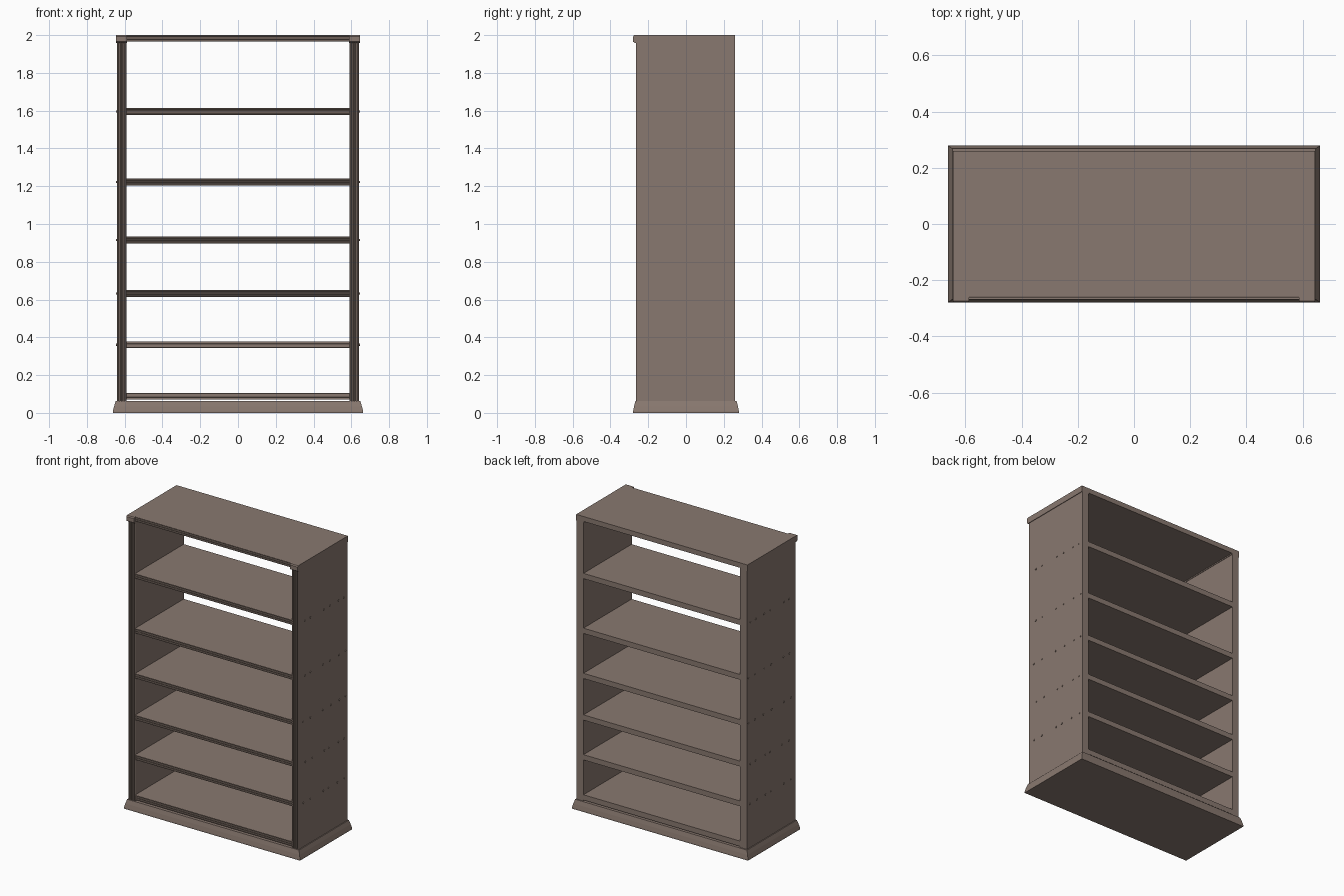
import bpy, bmesh, math, random
from mathutils import Vector, Matrix

if "Cube" in bpy.data.objects:
    bpy.data.objects.remove(bpy.data.objects["Cube"])
random.seed(4)

wood = bpy.data.materials.new("brown_wood")
wood.diffuse_color = (0.25, 0.19, 0.16, 1)
wood.use_nodes = True
wood.node_tree.nodes["Principled BSDF"].inputs["Base Color"].default_value = wood.diffuse_color
nail_mat = wood


def finish(bm, name, smooth=False):
    bmesh.ops.recalc_face_normals(bm, faces=bm.faces)
    me = bpy.data.meshes.new(name)
    bm.to_mesh(me)
    bm.free()
    ob = bpy.data.objects.new(name, me)
    bpy.context.collection.objects.link(ob)
    me.materials.append(wood)
    if smooth:
        for p in me.polygons:
            p.use_smooth = len(p.vertices) == 4
    return ob


def prism(name, outline, offset):
    """Extrude a closed 3D outline along an offset."""
    bm = bmesh.new()
    face = bm.faces.new([bm.verts.new(p) for p in outline])
    ext = bmesh.ops.extrude_face_region(bm, geom=[face])
    vs = [g for g in ext["geom"] if isinstance(g, bmesh.types.BMVert)]
    bmesh.ops.translate(bm, verts=vs, vec=offset)
    if not any(f for f in bm.faces if f is face):
        bm.faces.new([v for v in bm.verts if v not in vs])
    return finish(bm, name)


def fluted(a0, a1, front, back, depth, margins):
    """Outline (a, y) of a board whose front edge carries grooves."""
    w = a1 - a0
    pts = [(a0, back), (a0, front + depth * 0.5), (a0 + 0.06 * w, front)]
    for s, e in margins:
        c = (e - s) * 0.25
        pts += [(a0 + s * w, front), (a0 + (s + c) * w, front + depth),
                (a0 + (e - c) * w, front + depth), (a0 + e * w, front)]
    return pts + [(a1 - 0.06 * w, front), (a1, front + depth * 0.5), (a1, back)]


# Flared plinth
bm = bmesh.new()
rings = []
for hx, hy, z in [(0.663, 0.28, 0), (0.663, 0.28, 0.008),
                  (0.656, 0.275, 0.035), (0.647, 0.268, 0.063)]:
    rings.append([bm.verts.new((x * hx, y * hy, z))
                  for x, y in [(-1, -1), (1, -1), (1, 1), (-1, 1)]])
for lo, hi in zip(rings, rings[1:]):
    for i in range(4):
        j = (i + 1) % 4
        bm.faces.new((lo[i], lo[j], hi[j], hi[i]))
bm.faces.new(rings[0][::-1])
bm.faces.new(rings[-1])
finish(bm, "plinth")

# Side panels with fluted front edges, and end caps of the top
for s, label in [(-1, "left"), (1, "right")]:
    prof = fluted(0.59, 0.641, -0.265, 0.26, 0.009, [(0.18, 0.34), (0.42, 0.58), (0.66, 0.82)])
    prism(label + "_side_panel", [(s * x, y, 0.06) for x, y in prof], (0, 0, 1.9))
    cap = [(-0.27, 1.958), (-0.28, 1.965), (-0.28, 1.993), (-0.274, 2.0),
           (0.26, 2.0), (0.26, 1.958)]
    ob = prism(label + "_top_cap", [(s * 0.587, y, z) for y, z in cap], (s * 0.058, 0, 0))

# Shelves and top board with grooved front edges
levels = [0.07, 0.343, 0.614, 0.897, 1.204, 1.577]
for i, z in enumerate(levels + [1.966]):
    h = 0.034 if i == 6 else 0.036
    prof = fluted(z, z + h, -0.262, 0.26, 0.007, [(0.22, 0.4), (0.6, 0.78)])
    prism("top_board" if i == 6 else "shelf_%d" % (i + 1),
          [(-0.592, y, a) for a, y in prof], (1.184, 0, 0))

# Nail heads on both sides at every upper shelf
bm = bmesh.new()
for z in levels[1:]:
    for base in (-0.205, -0.125, 0.005, 0.07, 0.165, 0.232):
        y = base + random.uniform(-0.015, 0.015)
        for s in (-1, 1):
            m = Matrix.Translation((s * 0.641, y, z + 0.018)) @ Matrix.Rotation(math.pi / 2, 4, 'Y')
            bmesh.ops.create_cone(bm, cap_ends=True, segments=8, radius1=0.006,
                                  radius2=0.006, depth=0.008, matrix=m)
finish(bm, "nail_heads", True)
